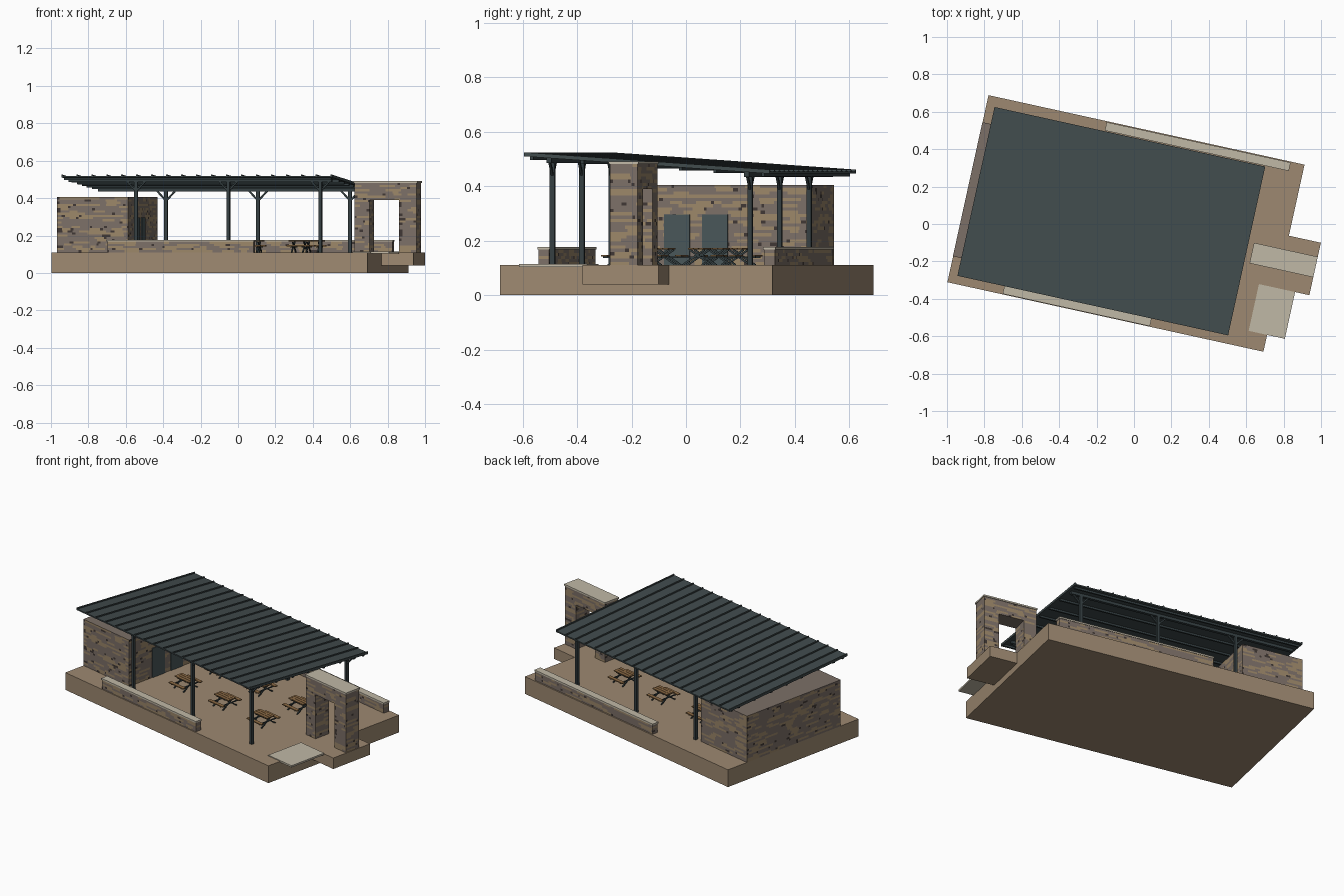
import bpy, bmesh, math, random
from mathutils import Matrix, Vector

random.seed(4)
if "Cube" in bpy.data.objects:
    bpy.data.objects.remove(bpy.data.objects["Cube"])

# The whole pavilion is turned slightly about z; parts are laid out in its own frame
FRAME = Matrix.Translation((-0.043, 0.003, 0)) @ Matrix.Rotation(math.radians(-12.4), 4, "Z")
GROUND = 0.11
SLOPE = -0.069


def material(name, r, g, b):
    m = bpy.data.materials.new(name)
    m.use_nodes = True
    m.diffuse_color = (r, g, b, 1)
    bsdf = m.node_tree.nodes["Principled BSDF"]
    bsdf.inputs["Base Color"].default_value = (r, g, b, 1)
    bsdf.inputs["Roughness"].default_value = 0.9
    return m


EARTH = material("tan earth", 0.34, 0.25, 0.165)
PALE = material("pale stone", 0.53, 0.48, 0.38)
SLATE = material("slate roof", 0.052, 0.07, 0.073)
STEEL = material("dark steel", 0.035, 0.05, 0.054)
DOOR = material("door grey", 0.065, 0.092, 0.098)
WOOD = material("table wood", 0.27, 0.15, 0.06)
GREY_STONE = material("grey stone", 0.2, 0.16, 0.135)
TAN_STONE = material("tan stone", 0.33, 0.24, 0.14)
DARK_STONE = material("dark stone", 0.05, 0.038, 0.034)


def finish(name, bm, mats):
    mesh = bpy.data.meshes.new(name)
    bm.to_mesh(mesh)
    bm.free()
    for m in mats:
        mesh.materials.append(m)
    obj = bpy.data.objects.new(name, mesh)
    obj.matrix_world = FRAME
    bpy.context.collection.objects.link(obj)
    return obj


def add_box(bm, x, y, z, slope=0):
    """Box from (min, max) pairs; slope tilts it along y."""
    size = Matrix.Diagonal((x[1] - x[0], y[1] - y[0], z[1] - z[0], 1))
    centre = Matrix.Translation((sum(x) / 2, sum(y) / 2, sum(z) / 2))
    for v in bmesh.ops.create_cube(bm, size=1, matrix=centre @ size)["verts"]:
        v.co.z += slope * v.co.y


def add_bar(bm, p, q, w):
    """Square bar between two points."""
    p, q = Vector(p), Vector(q)
    turn = (q - p).to_track_quat("Z", "Y").to_matrix().to_4x4()
    size = Matrix.Diagonal((w, w, (q - p).length, 1))
    bmesh.ops.create_cube(bm, size=1, matrix=Matrix.Translation((p + q) / 2) @ turn @ size)


def box(name, x, y, z, mat):
    bm = bmesh.new()
    add_box(bm, x, y, z)
    return finish(name, bm, [mat])


def stone_box(name, x, y, z):
    """Box whose sides are cut into courses of randomly coloured stones."""
    bm = bmesh.new()
    corners = [Vector((x[i], y[j], 0)) for i, j in ((0, 0), (1, 0), (1, 1), (0, 1))]
    rows = max(1, round((z[1] - z[0]) / 0.012))
    step = (z[1] - z[0]) / rows
    for k, a in enumerate(corners):
        b = corners[(k + 1) % 4]
        along, length = (b - a).normalized(), (b - a).length
        for r in range(rows):
            low, high = Vector((0, 0, z[0] + r * step)), Vector((0, 0, z[0] + (r + 1) * step))
            s = 0
            while s < length:
                kind = random.choices((0, 1, 2), (55, 31, 14))[0]
                run = random.uniform(0.01, 0.02) if kind == 2 else random.uniform(0.025, 0.09)
                e = min(length, s + run)
                pts = (a + along * s + low, a + along * e + low, a + along * e + high, a + along * s + high)
                bm.faces.new([bm.verts.new(p) for p in pts]).material_index = kind
                s = e
    bm.faces.new([bm.verts.new(c + Vector((0, 0, z[1]))) for c in corners])
    bm.faces.new([bm.verts.new(c + Vector((0, 0, z[0]))) for c in reversed(corners)])
    return finish(name, bm, [GREY_STONE, TAN_STONE, DARK_STONE])


# Ground slab, gate landing and paving
box("ground_base", (-0.865, 0.865), (-0.512, 0.512), (0, GROUND), EARTH)
box("gate_landing", (0.865, 1.04), (-0.164, 0.123), (0.04, GROUND), EARTH)
box("entry_paving", (0.764, 0.962), (-0.42, -0.164), (0.104, 0.115), PALE)

# Stone building with two doors
stone_box("stone_building", (-0.866, -0.476), (-0.37, 0.364), (GROUND, 0.405))
for side, y in (("right", -0.19), ("left", -0.047)):
    box(side + "_door", (-0.478, -0.472), (y, y + 0.097), (GROUND, 0.297), DOOR)

# Low garden walls with caps
for side, x, y in (("front", (-0.56, 0.24), (-0.506, -0.466)), ("back", (-0.214, 0.787), (0.464, 0.504))):
    stone_box(side + "_wall", x, y, (GROUND, 0.167))
    box(side + "_wall_cap", (x[0] - 0.003, x[1] + 0.003), (y[0] - 0.003, y[1] + 0.003), (0.167, 0.177), PALE)

# Stone gate
depth = (-0.062, 0.042)
stone_box("gate_inner_pillar", (0.695, 0.778), depth, (GROUND, 0.39))
stone_box("gate_outer_pillar", (0.94, 1.036), depth, (GROUND, 0.39))
stone_box("gate_lintel", (0.695, 1.036), depth, (0.39, 0.482))
box("gate_cap", (0.691, 1.04), (-0.066, 0.046), (0.482, 0.492), PALE)

# Sloped roof sheet with standing seams
left, right, front, back = -0.82, 0.662, -0.467, 0.457
bm = bmesh.new()
add_box(bm, (left, right), (front, back), (0.478, 0.486), SLOPE)
seams = 18
for i in range(seams + 1):
    x = left + 0.004 + (right - left - 0.008) * i / seams
    add_box(bm, (x - 0.004, x + 0.004), (front, back), (0.486, 0.493), SLOPE)
finish("roof", bm, [SLATE])

# Purlins under the roof
bm = bmesh.new()
for y in (-0.44, -0.25, -0.12, 0.0, 0.12, 0.25, 0.43):
    add_box(bm, (left + 0.01, right - 0.01), (y - 0.006, y + 0.006), (0.466, 0.478), SLOPE)
finish("purlins", bm, [STEEL])

# Posts, beams and braces
bm = bmesh.new()
for y in (-0.378, 0.366):
    top = 0.478 + SLOPE * y
    add_box(bm, (left + 0.02, right - 0.02), (y - 0.009, y + 0.009), (top - 0.018, top))
    for x in (-0.43, 0.074, 0.578):
        add_box(bm, (x - 0.009, x + 0.009), (y - 0.009, y + 0.009), (GROUND, top))
        for s in (-1, 1):
            add_bar(bm, (x, y, top - 0.068), (x + s * 0.05, y, top - 0.014), 0.009)
finish("roof_frame", bm, [STEEL])

# Picnic tables: plank tops and benches on crossed legs
for row, y in (("front", -0.14), ("back", 0.14)):
    for n, x in enumerate((-0.245, 0.09, 0.42), 1):
        bm = bmesh.new()
        for k in (-1, 0, 1):
            add_box(bm, (x - 0.062, x + 0.062), (y + k * 0.02 - 0.009, y + k * 0.02 + 0.009), (0.167, 0.173))
        for s in (-1, 1):
            add_box(bm, (x - 0.062, x + 0.062), (y + s * 0.066 - 0.011, y + s * 0.066 + 0.011), (0.142, 0.148))
        finish(f"{row}_table_planks_{n}", bm, [WOOD])
        bm = bmesh.new()
        for leg in (x - 0.04, x + 0.04):
            add_bar(bm, (leg, y - 0.074, 0.139), (leg, y + 0.074, 0.139), 0.006)
            for s in (-1, 1):
                add_bar(bm, (leg, y - s * 0.055, GROUND), (leg, y + s * 0.028, 0.167), 0.007)
        finish(f"{row}_table_legs_{n}", bm, [STEEL])
